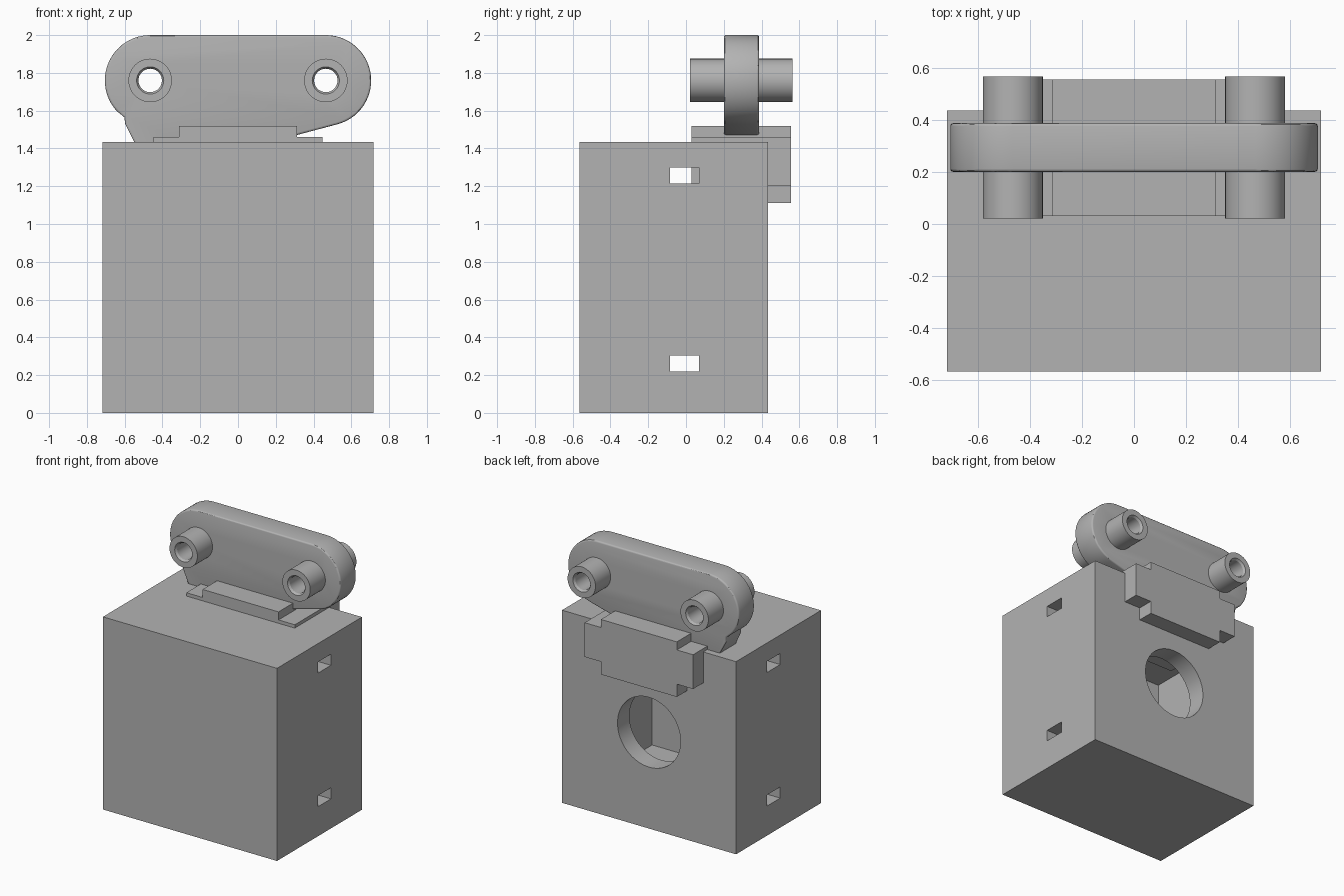
import bpy, bmesh, math
from mathutils import Matrix

if "Cube" in bpy.data.objects:
    bpy.data.objects.remove(bpy.data.objects["Cube"], do_unlink=True)

grey = bpy.data.materials.new("plain grey")
grey.use_nodes = True
GREY = (0.45, 0.45, 0.45, 1)
grey.diffuse_color = GREY
grey.node_tree.nodes["Principled BSDF"].inputs["Base Color"].default_value = GREY


def finish(name, bm):
    bmesh.ops.recalc_face_normals(bm, faces=bm.faces)
    mesh = bpy.data.meshes.new(name)
    bm.to_mesh(mesh)
    bm.free()
    mesh.materials.append(grey)
    ob = bpy.data.objects.new(name, mesh)
    bpy.context.collection.objects.link(ob)
    return ob


def block(name, x, y, z):
    """Box from (min, max) pairs."""
    bm = bmesh.new()
    bmesh.ops.create_cube(bm, size=1)
    for v in bm.verts:
        v.co = [lo + (c + 0.5) * (hi - lo) for c, (lo, hi) in zip(v.co, (x, y, z))]
    return finish(name, bm)


def extrude(name, outline, y0, y1, bevel=0):
    """Outline in x and z, extruded along y, with optional rounded rims."""
    bm = bmesh.new()
    face = bm.faces.new([bm.verts.new((x, y0, z)) for x, z in outline])
    ext = bmesh.ops.extrude_face_region(bm, geom=[face])["geom"]
    for v in (g for g in ext if isinstance(g, bmesh.types.BMVert)):
        v.co.y = y1
    if bevel:
        rims = [e for e in bm.edges if abs(e.verts[0].co.y - e.verts[1].co.y) < 1e-6]
        bmesh.ops.bevel(bm, geom=rims, offset=bevel, segments=3, profile=0.5, affect='EDGES')
    return finish(name, bm)


def arc(cx, cz, r, start, end, n):
    angles = [math.radians(start + (end - start) * i / n) for i in range(n + 1)]
    return [(cx + r * math.cos(a), cz + r * math.sin(a)) for a in angles]


def lathe(name, profile, x, z, n=48):
    """Closed (radius, y) ring profile turned about the y axis."""
    bm = bmesh.new()
    rings = [[bm.verts.new((x + px, y, z + pz)) for px, pz in arc(0, 0, r, 0, 360, n)[:-1]]
             for r, y in profile]
    for a, b in zip(rings, rings[1:] + rings[:1]):
        for i in range(n):
            j = (i + 1) % n
            bm.faces.new((a[i], a[j], b[j], b[i]))
    return finish(name, bm)


def activate(ob):
    bpy.ops.object.select_all(action='DESELECT')
    ob.select_set(True)
    bpy.context.view_layer.objects.active = ob


def cut(ob, cutter):
    activate(ob)
    mod = ob.modifiers.new("cut", 'BOOLEAN')
    mod.operation, mod.solver, mod.object = 'DIFFERENCE', 'EXACT', cutter
    bpy.ops.object.modifier_apply(modifier=mod.name)
    bpy.data.objects.remove(cutter, do_unlink=True)


def smooth(ob):
    activate(ob)
    bpy.ops.object.shade_smooth_by_angle(angle=math.radians(30))


# Hollow housing with a round back opening and side slots
W, H, FRONT, BACK, WALL = 0.717, 1.435, -0.565, 0.435, 0.14
housing = block("housing", (-W, W), (FRONT, BACK), (0, H))
cut(housing, block("cavity", (WALL - W, W - WALL), (FRONT + WALL, BACK - WALL), (WALL, H - WALL)))
cut(housing, extrude("back_opening", arc(0, H / 2, 0.26, 0, 360, 64)[:-1], 0, 0.6))
for low in (0.22, 1.215):
    cut(housing, block("side_slot", (-1, 1), (-0.085, 0.07), (low, low + 0.083)))
smooth(housing)

# Stepped cross-shaped bracket running through the top rear edge
half = [(0.313, 1.11), (0.313, 1.205), (0.447, 1.205), (0.447, 1.46), (0.313, 1.46), (0.313, 1.52)]
extrude("bracket", half + [(-x, z) for x, z in reversed(half)], 0.03, 0.555)

# Link plate: rounded ends, a foot on one side and a sloped underside
PIN_X, PIN_Z, R = 0.465, 1.76, 0.24
outline = arc(PIN_X, PIN_Z, R, -75, 90, 28) + arc(-PIN_X, PIN_Z, R, 90, 222, 24)
outline += [(-0.602, 1.565), (-0.597, 1.53), (-0.55, 1.435), (-0.54, 1.415),
            (-0.3, 1.415), (0.3, 1.468)]
link = extrude("link_plate", outline, 0.2, 0.387, bevel=0.012)

# Hollow pins through the link plate
for side, label in ((1, "left"), (-1, "right")):
    cut(link, extrude("pin_hole", arc(side * PIN_X, PIN_Z, 0.09, 0, 360, 32)[:-1], 0, 0.6))
    smooth(lathe(label + "_pin",
                 [(0.072, 0.022), (0.115, 0.022), (0.115, 0.565), (0.072, 0.565),
                  (0.062, 0.55), (0.062, 0.037)], side * PIN_X, PIN_Z))
smooth(link)
